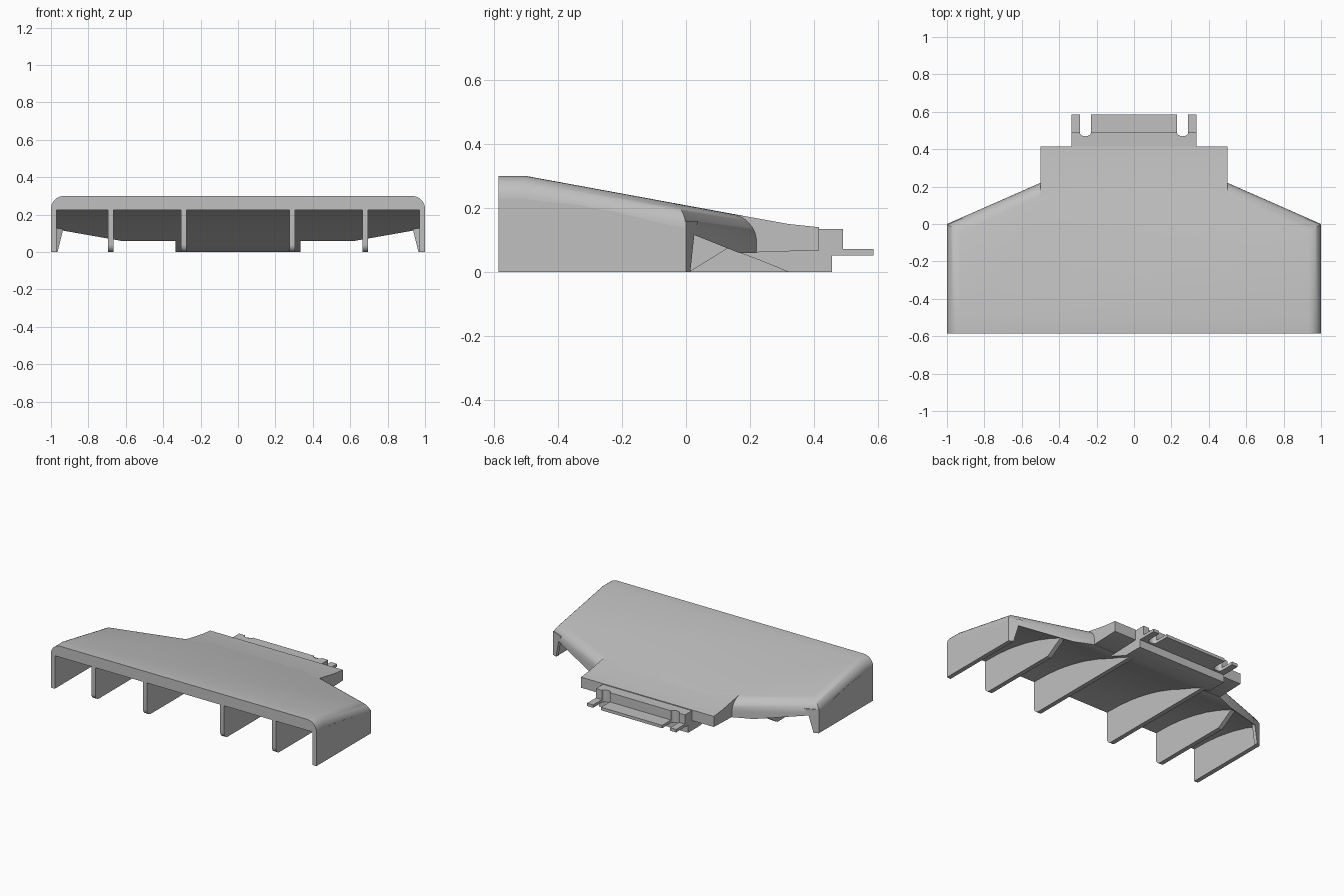
import bpy, bmesh, math
from mathutils import Vector

if "Cube" in bpy.data.objects:
    bpy.data.objects.remove(bpy.data.objects["Cube"], do_unlink=True)

GREY = (0.53, 0.53, 0.53, 1)
grey = bpy.data.materials.new("plain grey")
grey.use_nodes = True
grey.diffuse_color = GREY
grey.node_tree.nodes["Principled BSDF"].inputs["Base Color"].default_value = GREY

FRONT, BACK = -0.585, 0.585


def prism(points, offset):
    """Closed solid made by sweeping a flat outline along an offset."""
    bm = bmesh.new()
    face = bm.faces.new([bm.verts.new(p) for p in points])
    swept = bmesh.ops.extrude_face_region(bm, geom=[face])["geom"]
    moved = [g for g in swept if isinstance(g, bmesh.types.BMVert)]
    bmesh.ops.translate(bm, verts=moved, vec=offset)
    bmesh.ops.recalc_face_normals(bm, faces=bm.faces[:])
    return bm


def side_prism(profile, x0, x1):
    return prism([(x0, y, z) for y, z in profile], (x1 - x0, 0, 0))


def finish(bm, name):
    bmesh.ops.recalc_face_normals(bm, faces=bm.faces[:])
    mesh = bpy.data.meshes.new(name)
    bm.to_mesh(mesh)
    bm.free()
    obj = bpy.data.objects.new(name, mesh)
    bpy.context.collection.objects.link(obj)
    mesh.materials.append(grey)
    bpy.ops.object.select_all(action="DESELECT")
    obj.select_set(True)
    bpy.context.view_layer.objects.active = obj
    bpy.ops.object.shade_smooth_by_angle(angle=math.radians(30))
    return obj


# Curved underside shared by the hood, walls and fins (y, z)
scoop = [(FRONT, 0.225), (-0.46, 0.222), (-0.34, 0.21), (-0.22, 0.188),
         (-0.1, 0.158), (0.02, 0.118), (0.13, 0.074)]

# Hood: swept profile with both rear corners sliced off at a slant
top = [(0.22, 0.168), (-0.5, 0.3), (FRONT, 0.3)]
hood = side_prism(scoop + [(0.165, 0.06), (0.22, 0.06)] + top, -1, 1)
for side in (-1, 1):
    cut = bmesh.ops.bisect_plane(
        hood, geom=hood.verts[:] + hood.edges[:] + hood.faces[:],
        plane_co=(side, 0, 0), plane_no=(side * 0.22, 0.5, 0), clear_outer=True)
    rim = [e for e in hood.edges if e.is_boundary]
    bmesh.ops.edgeloop_fill(hood, edges=rim)
bmesh.ops.recalc_face_normals(hood, faces=hood.faces[:])

# Round the upper side and slanted edges
slant = Vector((0.22, 0.5, 0)).normalized()


def is_flank(face):
    n = face.normal
    return abs(n.x) > 0.99 or (abs(n.z) < 0.01 and abs(abs(n.x) - slant.x) < 0.02)


round_edges = [e for e in hood.edges if len(e.link_faces) == 2
               and any(f.normal.z > 0.5 for f in e.link_faces)
               and any(is_flank(f) for f in e.link_faces)]
bmesh.ops.bevel(hood, geom=round_edges, offset=0.07, offset_type="OFFSET",
                segments=8, profile=0.5, affect="EDGES", clamp_overlap=False)
finish(hood, "hood")

# Neck behind the hood
finish(side_prism([(0.12, 0.186), (0.32, 0.15), (0.415, 0.14), (0.415, 0.068),
                   (0.2, 0.061), (0.12, 0.1)], -0.5, 0.5), "neck")

# Central ramp that carries the scoop down to the ground
finish(side_prism([(0.13, 0.074), (0.23, 0.037), (0.32, 0), (0.455, 0),
                   (0.455, 0.06), (0.41, 0.08), (0.2, 0.08)], -0.335, 0.335),
       "centre_ramp")


# Connector at the back: two layers sharing the same rounded notches
def notched_plate(name, end, z0, z1):
    notch = [(0.26 + 0.03 * math.cos(a), 0.489 - 0.02 * math.sin(a))
             for a in (math.pi * i / 10 for i in range(11))]
    half = [(0.335, 0.4), (0.335, end), (0.29, end)] + notch + [(0.23, end)]
    outline = half + [(-x, y) for x, y in reversed(half)]
    finish(prism([(x, y, z0) for x, y in outline], (0, 0, z1 - z0)), name)


notched_plate("connector_tongue", BACK, 0.052, 0.072)
notched_plate("connector_block", 0.49, 0.071, 0.135)


# Fins with a rounded lower front corner
def rounded_front(radius):
    return [(FRONT + radius * (1 - math.sin(a)), radius * (1 - math.cos(a)))
            for a in (math.pi / 2 * i / 6 for i in range(7))]


for side, label in ((1, "left"), (-1, "right")):
    for kind, x, tail in (("inner", 0.29, [(0.23, 0.037), (0.32, 0)]),
                          ("outer", 0.68, [(0.01, 0)])):
        fin = scoop + tail + rounded_front(0.04)
        finish(side_prism(fin, side * x - 0.015, side * x + 0.015),
               f"{label}_{kind}_fin")

    # Side wall hanging below the hood edge
    wall = scoop[:-2] + [(0, 0.125), (0, 0), (FRONT, 0)]
    finish(side_prism(wall, side * 0.97, side), f"{label}_side_wall")

    # Tapered post where the wall turns along the slanted edge
    post = [(1, 0), (0.97, 0), (0.94, 0.12), (0.915, 0.16), (1, 0.16)]
    finish(prism([(side * x, (1 - x) * 0.44, z) for x, z in post],
                 (-side * 0.005, -0.02, 0)), f"{label}_corner_post")
